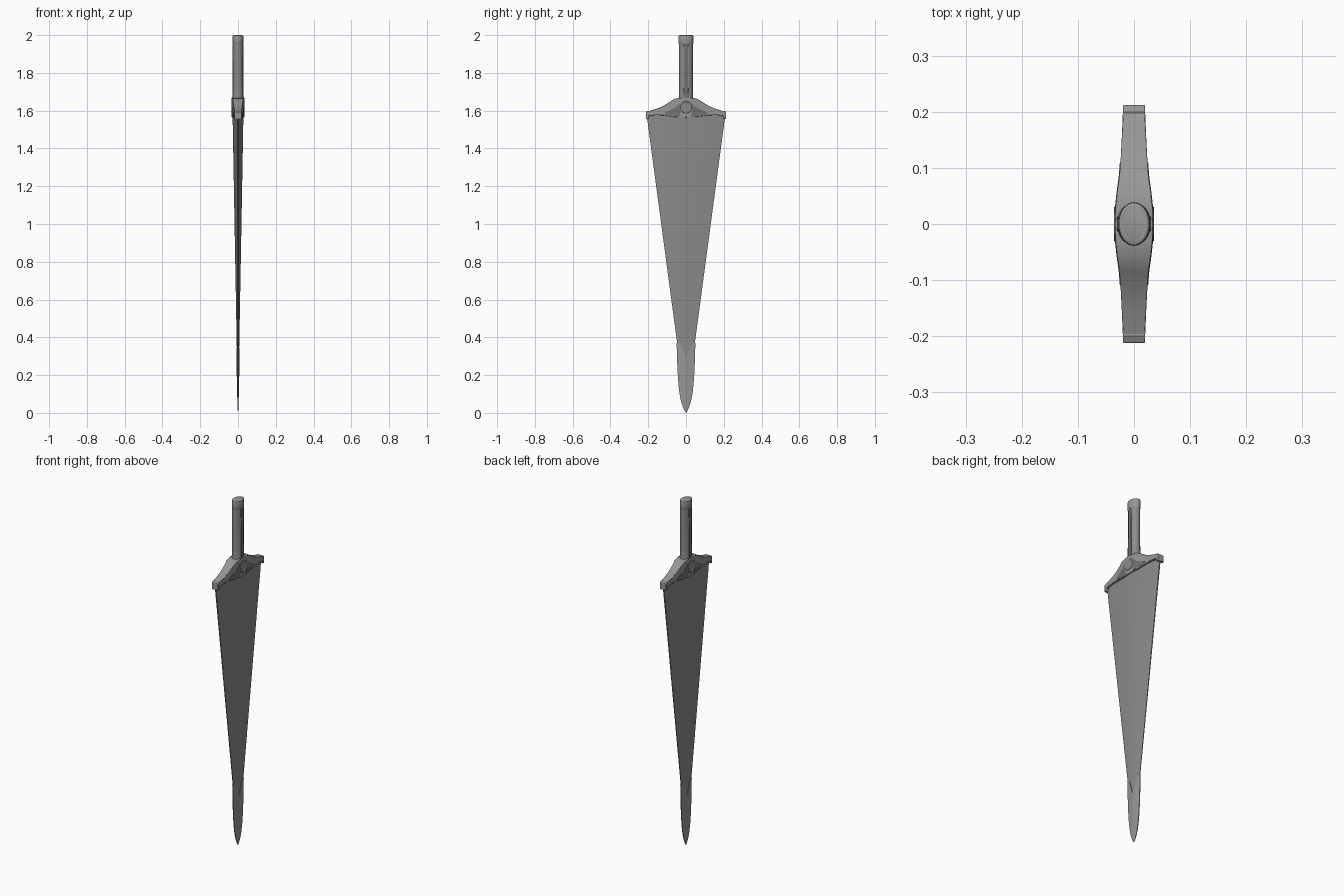
import bpy, bmesh, math

if "Cube" in bpy.data.objects:
    bpy.data.objects.remove(bpy.data.objects["Cube"])


def grey(name, v):
    m = bpy.data.materials.new(name)
    m.diffuse_color = (v, v, v, 1)
    m.use_nodes = True
    m.node_tree.nodes["Principled BSDF"].inputs["Base Color"].default_value = m.diffuse_color
    return m


STEEL = grey("steel", 0.26)
LIGHT = grey("light_steel", 0.31)
DARK = grey("dark_steel", 0.17)


def finish(bm, name, mat, bevel=0.0):
    bmesh.ops.remove_doubles(bm, verts=bm.verts, dist=1e-5)
    bmesh.ops.recalc_face_normals(bm, faces=bm.faces)
    me = bpy.data.meshes.new(name)
    bm.to_mesh(me)
    bm.free()
    me.materials.append(mat)
    ob = bpy.data.objects.new(name, me)
    bpy.context.collection.objects.link(ob)
    bpy.ops.object.select_all(action='DESELECT')
    ob.select_set(True)
    bpy.context.view_layer.objects.active = ob
    bpy.ops.object.shade_smooth_by_angle(angle=math.radians(30))
    if bevel:
        m = ob.modifiers.new("soft_edges", 'BEVEL')
        m.width, m.segments = bevel, 2
        m.limit_method, m.angle_limit = 'ANGLE', math.radians(40)
    return ob


def loft(name, mat, rings, bevel=0.0):
    """Skin a list of equal-length point rings and cap both ends."""
    bm = bmesh.new()
    vs = [[bm.verts.new(p) for p in r] for r in rings]
    n = len(vs[0])
    for a, b in zip(vs, vs[1:]):
        for i in range(n):
            j = (i + 1) % n
            bm.faces.new((a[i], a[j], b[j], b[i]))
    bm.faces.new(vs[0])
    bm.faces.new(vs[-1])
    return finish(bm, name, mat, bevel)


def ellipse(z, rx, ry, n=32):
    return [(rx * math.cos(2 * math.pi * i / n), ry * math.sin(2 * math.pi * i / n), z) for i in range(n)]


def interp(table, v):
    for (a, fa), (b, fb) in zip(table, table[1:]):
        if v <= b:
            return fa + (fb - fa) * (v - a) / (b - a)
    return table[-1][1]


# Blade: long tapered diamond section with a thin flat edge
def diamond(z, w, ridge, edge):
    return [(ridge, 0, z), (edge, w, z), (-edge, w, z),
            (-ridge, 0, z), (-edge, -w, z), (edge, -w, z)]


loft("blade", STEEL, [diamond(1.59, 0.210, 0.029, 0.003),
                      diamond(0.37, 0.047, 0.007, 0.0015),
                      diamond(0.22, 0.030, 0.004, 0.001)])

# Tip sleeve: rounded point with a notched upper rim
width = [(0, 0.0), (0.012, 0.008), (0.03, 0.016), (0.06, 0.026), (0.1, 0.034),
         (0.15, 0.040), (0.22, 0.045), (0.3, 0.048), (0.38, 0.050)]
rim = [(0, 0.29), (0.2, 0.31), (0.4, 0.342), (0.6, 0.367), (0.8, 0.374), (1, 0.370)]
levels = [0, 0.03, 0.08, 0.16, 0.27, 0.4, 0.6, 0.8, 1]
bm = bmesh.new()
grids = []
for side in (1, -1):
    grid = []
    for s in levels:
        row = []
        for k in range(-5, 6):
            t = k / 5
            z = s * interp(rim, abs(t))
            x = (0.002 + 0.024 * z) * (1 - abs(t)) + 0.002 * abs(t)
            row.append(bm.verts.new((side * x * min(1, s * 12), t * interp(width, z), z)))
        grid.append(row)
    for a, b in zip(grid, grid[1:]):
        for i in range(10):
            bm.faces.new((a[i], a[i + 1], b[i + 1], b[i]))
    grids.append(grid)
# Narrow side walls and the rim joining both faces
f, r = grids
for c in (0, 10):
    for i in range(len(levels) - 1):
        bm.faces.new((f[i][c], f[i + 1][c], r[i + 1][c], r[i][c]))
for i in range(10):
    bm.faces.new((f[-1][i], f[-1][i + 1], r[-1][i + 1], r[-1][i]))
finish(bm, "blade_tip_sleeve", LIGHT)

# Guard: stations along y as (y, bottom z, top z, half thickness)
half = [(0.03, 1.566, 1.668, 0.033), (0.058, 1.567, 1.664, 0.030),
        (0.085, 1.570, 1.647, 0.026), (0.12, 1.575, 1.625, 0.0235),
        (0.16, 1.577, 1.609, 0.0215), (0.196, 1.572, 1.598, 0.020),
        (0.2, 1.555, 1.599, 0.020), (0.212, 1.555, 1.594, 0.0195)]
stations = [(-y, b, t, x) for y, b, t, x in reversed(half)] + [(0, 1.565, 1.668, 0.034)] + half
loft("guard", LIGHT, [[(x, y, b), (x, y, t), (-x, y, t), (-x, y, b)] for y, b, t, x in stations], 0.002)

# Dark pointed panels on the guard faces
for tag, s in (("left", -1), ("right", 1)):
    panel = [(0.028, 1.572, 1.640, 0.0342), (0.058, 1.573, 1.615, 0.0309),
             (0.085, 1.575, 1.602, 0.0272), (0.11, 1.580, 1.592, 0.0252)]
    loft("guard_panel_" + tag, DARK,
         [[(x, s * y, b), (x, s * y, t), (-x, s * y, t), (-x, s * y, b)] for y, b, t, x in panel])


# Round boss through the guard centre, with a dished face
def disc(x, r, n=32):
    return [(x, r * math.cos(2 * math.pi * i / n), 1.618 + r * math.sin(2 * math.pi * i / n)) for i in range(n)]


prof = [(0.0343, 0.018), (0.0343, 0.023), (0.0355, 0.025), (0.0355, 0.030), (0.034, 0.032)]
loft("guard_boss", STEEL, [disc(-x, r) for x, r in prof] + [disc(x, r) for x, r in reversed(prof)])

# Grip: oval shaft, slightly swollen at the guard
loft("grip", STEEL, [ellipse(1.655, 0.031, 0.040), ellipse(1.67, 0.030, 0.038),
                     ellipse(1.72, 0.0285, 0.036), ellipse(1.83, 0.027, 0.036),
                     ellipse(1.96, 0.027, 0.037)])

# Flat strips along both broad faces of the grip
for tag, s in (("front", 1), ("rear", -1)):
    loft("grip_strip_" + tag, DARK,
         [[(s * 0.015, -w, z), (s * x, -w, z), (s * x, w, z), (s * 0.015, w, z)]
          for z, w, x in ((1.67, 0.013, 0.0305), (1.80, 0.010, 0.0285), (1.95, 0.012, 0.028))], 0.001)

# Pommel cap
loft("pommel_cap", LIGHT, [ellipse(1.952, 0.027, 0.037), ellipse(1.956, 0.0285, 0.039),
                           ellipse(1.993, 0.0285, 0.039), ellipse(1.998, 0.027, 0.0375),
                           ellipse(2.0, 0.024, 0.034)])
